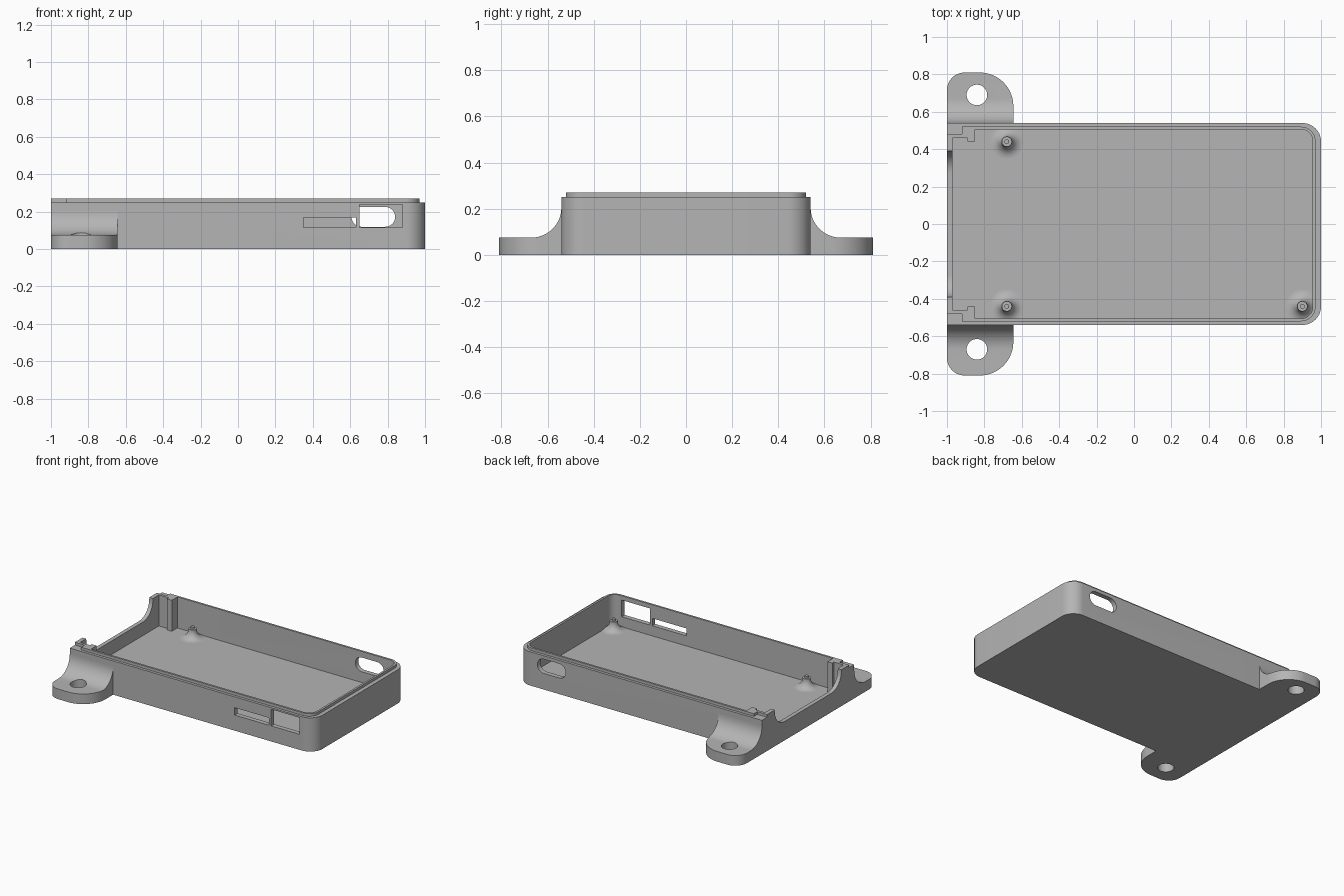
import bpy, bmesh
from math import sin, cos, pi, radians
from mathutils import Vector

cube = bpy.data.objects.get("Cube")
if cube:
    bpy.data.objects.remove(cube, do_unlink=True)

grey = bpy.data.materials.new("plain grey")
grey.use_nodes = True
COLOUR = (0.46, 0.46, 0.46, 1)
grey.diffuse_color = COLOUR
grey.node_tree.nodes["Principled BSDF"].inputs["Base Color"].default_value = COLOUR


def arc(cx, cy, r, a0, a1, n=14):
    """Points on an arc, angles in degrees."""
    return [(cx + r * cos(radians(a0 + (a1 - a0) * i / n)),
             cy + r * sin(radians(a0 + (a1 - a0) * i / n))) for i in range(n + 1)]


def finish(name, bm):
    bmesh.ops.recalc_face_normals(bm, faces=bm.faces)
    mesh = bpy.data.meshes.new(name)
    bm.to_mesh(mesh)
    bm.free()
    mesh.materials.append(grey)
    obj = bpy.data.objects.new(name, mesh)
    bpy.context.collection.objects.link(obj)
    return obj


def prism(name, points, lo, hi, axis="z"):
    """Extrude a 2D outline: (x, y) along z, (y, z) along x, or (x, z) along y."""
    place = {"z": lambda p, d: (p[0], p[1], d),
             "x": lambda p, d: (d, p[0], p[1]),
             "y": lambda p, d: (p[0], d, p[1])}[axis]
    bm = bmesh.new()
    face = bm.faces.new([bm.verts.new(place(p, lo)) for p in points])
    side = bmesh.ops.extrude_face_region(bm, geom=[face])
    verts = [v for v in side["geom"] if isinstance(v, bmesh.types.BMVert)]
    shift = Vector(place((0, 0), hi - lo))
    bmesh.ops.translate(bm, verts=verts, vec=shift)
    return finish(name, bm)


def combine(target, tool, operation):
    """Apply a boolean and remove the tool."""
    mod = target.modifiers.new("cut", "BOOLEAN")
    mod.operation = operation
    mod.solver = "EXACT"
    mod.object = tool
    bpy.ops.object.select_all(action="DESELECT")
    bpy.context.view_layer.objects.active = target
    target.select_set(True)
    bpy.ops.object.modifier_apply(modifier=mod.name)
    bpy.data.objects.remove(tool, do_unlink=True)


def smooth(obj):
    bpy.ops.object.select_all(action="DESELECT")
    bpy.context.view_layer.objects.active = obj
    obj.select_set(True)
    bpy.ops.object.shade_smooth_by_angle(angle=radians(30))


def tray_outline(left_half, x1, y1, r):
    """Symmetric outline: stepped left end, rounded right corners."""
    upper = arc(x1 - r, y1 - r, r, 0, 90) + left_half
    return upper + [(x, -y) for x, y in reversed(upper)]


def rect(x0, x1, z0, z1):
    return [(x0, z0), (x1, z0), (x1, z1), (x0, z1)]


# Tray body with the raised lip
tray = prism("tray", tray_outline([(-1, 0.54)], 1, 0.54, 0.1), 0, 0.25)
lip = prism("lip", tray_outline([(-0.92, 0.52), (-0.92, 0.48), (-1, 0.48)],
                                0.97, 0.52, 0.075), 0.15, 0.27)
combine(tray, lip, "UNION")

# Cavity, leaving stepped posts in the left corners
cavity = prism("cavity", tray_outline([(-0.85, 0.505), (-0.85, 0.44), (-0.89, 0.44),
                                       (-0.89, 0.46), (-0.97, 0.46)],
                                      0.955, 0.505, 0.06), 0.04, 0.4)
combine(tray, cavity, "DIFFERENCE")

# Curved notch in the left end wall
notch = ([(0.39, 0.4)] + arc(0.27, 0.26, 0.12, 0, -90)
         + arc(-0.27, 0.26, 0.12, -90, -180) + [(-0.39, 0.4)])
combine(tray, prism("notch", notch, -1.1, -0.96, "x"), "DIFFERENCE")

# Front sockets and the rounded back opening
for outline in (rect(0.35, 0.63, 0.115, 0.17), rect(0.65, 0.88, 0.115, 0.238)):
    combine(tray, prism("socket", outline, -0.7, -0.4, "y"), "DIFFERENCE")
pill = arc(0.787, 0.172, 0.053, -90, 90) + arc(0.66, 0.172, 0.053, 90, 270)
combine(tray, prism("opening", pill, 0.4, 0.7, "y"), "DIFFERENCE")
smooth(tray)

# Mounting ears blended into the long walls
for side, name, hole_y in ((1, "back_ear", 0.69), (-1, "front_ear", 0.67)):
    plan = ([(-1, 0.52), (-0.645, 0.52)] + arc(-0.825, 0.63, 0.18, 0, 90)
            + arc(-0.905, 0.715, 0.095, 90, 180))
    profile = ([(0.51, -0.1), (0.9, -0.1), (0.9, 0.075)]
               + arc(0.67, 0.205, 0.13, -90, -180) + [(0.51, 0.205)])
    ear = prism(name, [(x, side * y) for x, y in plan], 0, 0.3)
    blend = prism("blend", [(side * y, z) for y, z in profile], -1.2, -0.5, "x")
    combine(ear, blend, "INTERSECT")
    hole = arc(-0.84, side * hole_y, 0.055, 0, 360, 40)[:-1]
    combine(ear, prism("hole", hole, -0.1, 0.4), "DIFFERENCE")
    smooth(ear)


def lathe(name, profile, x, y, steps=32):
    bm = bmesh.new()
    verts = [bm.verts.new((x + r, y, z)) for r, z in profile]
    edges = [bm.edges.new(pair) for pair in zip(verts, verts[1:])]
    bmesh.ops.spin(bm, geom=verts + edges, cent=(x, y, 0), axis=(0, 0, 1),
                   angle=2 * pi, steps=steps)
    bmesh.ops.remove_doubles(bm, verts=bm.verts, dist=0.0001)
    return finish(name, bm)


# Flared board pegs with a small pin
flare = arc(0.09, 0.103, 0.063, -90, -180, 10)
peg = flare + [(0.027, 0.108), (0.013, 0.108), (0.013, 0.122), (0, 0.122)]
for name, x, y in (("back_right_peg", -0.68, 0.44), ("front_right_peg", -0.68, -0.44),
                   ("front_left_peg", 0.9, -0.44)):
    smooth(lathe(name, peg, x, y))
